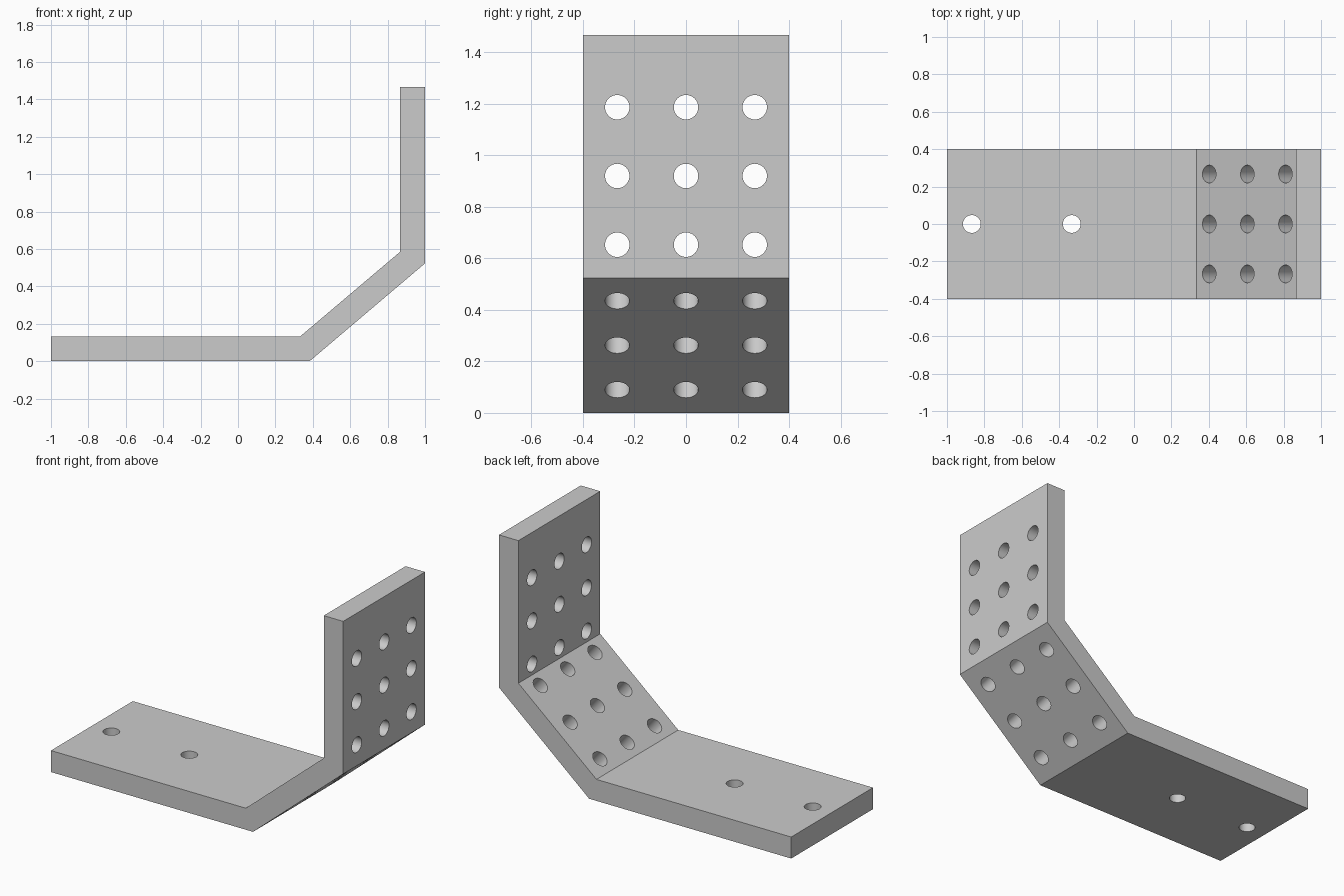
import bpy
import bmesh
from math import atan2
from mathutils import Vector, Matrix

cube = bpy.data.objects.get("Cube")
if cube:
    bpy.data.objects.remove(cube, do_unlink=True)

HALF_DEPTH = 0.4
HOLE_RADIUS = 0.0475
PITCH = 0.267

steel = bpy.data.materials.new("light_grey_steel")
steel.use_nodes = True
grey = (0.6, 0.6, 0.6, 1)
steel.diffuse_color = grey
steel.node_tree.nodes["Principled BSDF"].inputs["Base Color"].default_value = grey


def make_object(name, bm):
    mesh = bpy.data.meshes.new(name)
    bmesh.ops.recalc_face_normals(bm, faces=bm.faces)
    bm.to_mesh(mesh)
    bm.free()
    mesh.materials.append(steel)
    obj = bpy.data.objects.new(name, mesh)
    bpy.context.collection.objects.link(obj)
    return obj


# Bent plate: side profile extruded along its width
profile = [(-1, 0), (0.383, 0), (1, 0.523), (1, 1.467),
           (0.867, 1.467), (0.867, 0.585), (0.333, 0.133), (-1, 0.133)]
bm = bmesh.new()
side = bm.faces.new([bm.verts.new((x, -HALF_DEPTH, z)) for x, z in profile])
extruded = bmesh.ops.extrude_face_region(bm, geom=[side])["geom"]
bmesh.ops.translate(bm, vec=(0, 2 * HALF_DEPTH, 0),
                    verts=[v for v in extruded if isinstance(v, bmesh.types.BMVert)])
bracket = make_object("bent_bracket", bm)

# Screw holes: one cutter holding every drill, each normal to its own leg
bm = bmesh.new()


def drill(center, axis):
    turn = Vector(axis).to_track_quat("Z", "Y").to_matrix().to_4x4()
    bmesh.ops.create_cone(bm, cap_ends=True, segments=48, radius1=HOLE_RADIUS,
                          radius2=HOLE_RADIUS, depth=0.2,
                          matrix=Matrix.Translation(center) @ turn)


def drill_grid(center, along, axis):
    for i in (-1, 0, 1):
        for j in (-1, 0, 1):
            drill(Vector(center) + Vector(along) * i * PITCH
                  + Vector((0, j * PITCH, 0)), axis)


for x in (-0.867, -0.333):
    drill((x, 0, 0.067), (0, 0, 1))
slope = Vector((0.617, 0, 0.523)).normalized()
drill_grid((0.649, 0, 0.313), slope, (-slope.z, 0, slope.x))
drill_grid((0.933, 0, 0.92), (0, 0, 1), (1, 0, 0))
cutter = make_object("hole_cutter", bm)
cutter.hide_render = True

# Cut the holes, then drop the cutter
cut = bracket.modifiers.new("holes", "BOOLEAN")
cut.operation = "DIFFERENCE"
cut.solver = "EXACT"
cut.object = cutter
bpy.ops.object.select_all(action="DESELECT")
bracket.select_set(True)
bpy.context.view_layer.objects.active = bracket
bpy.ops.object.modifier_apply(modifier=cut.name)
bpy.data.objects.remove(cutter, do_unlink=True)
bpy.ops.object.shade_smooth_by_angle(angle=0.5)
